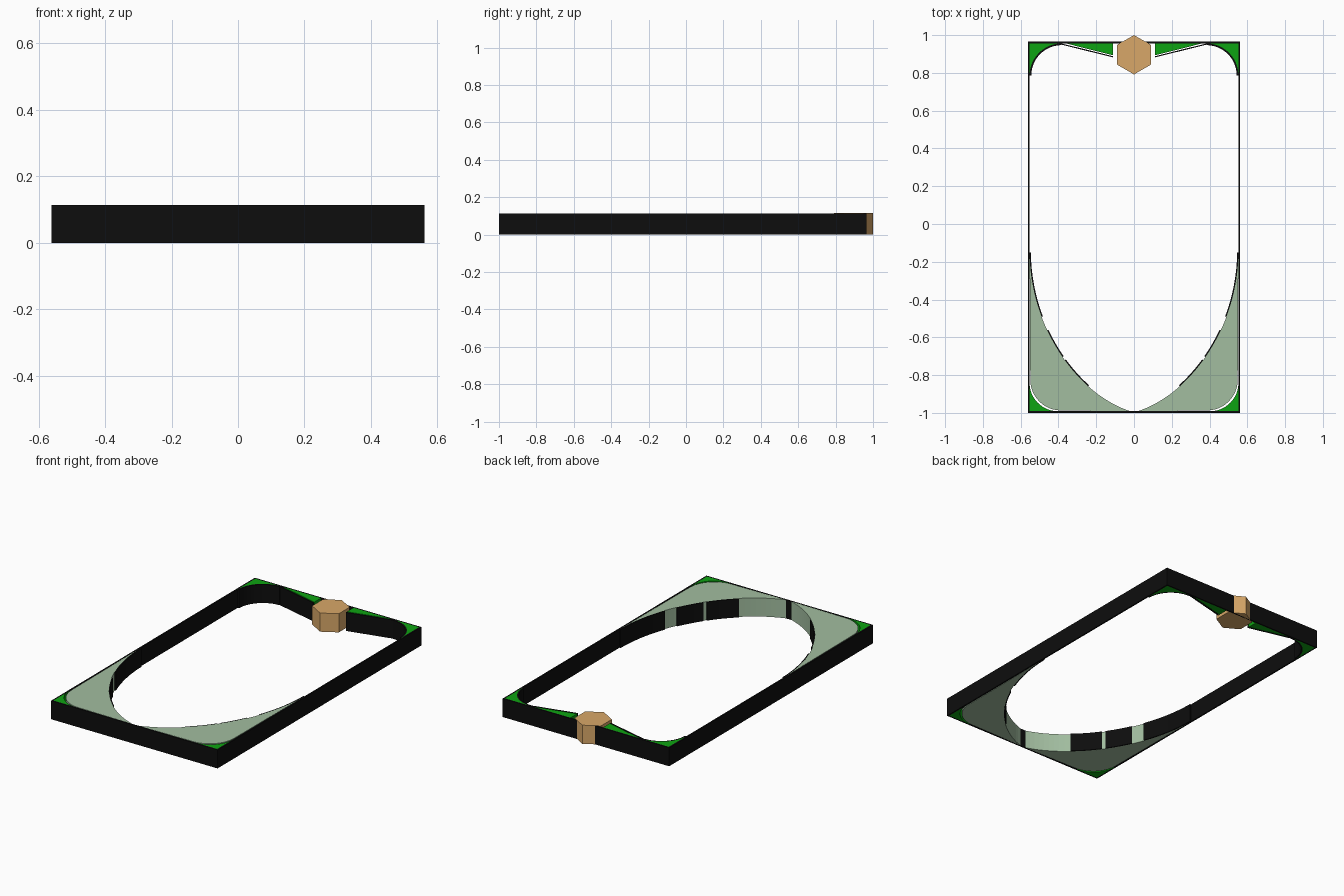
import bpy, bmesh, math
from mathutils import Vector

if "Cube" in bpy.data.objects:
    bpy.data.objects.remove(bpy.data.objects["Cube"])

H = 0.113            # common thickness of the flat panel
HW, Y0, Y1 = 0.562, -1.0, 0.965
T = 0.009            # outline wall thickness


def material(name, rgb):
    m = bpy.data.materials.new(name)
    m.diffuse_color = (*rgb, 1)
    m.use_nodes = True
    m.node_tree.nodes["Principled BSDF"].inputs["Base Color"].default_value = m.diffuse_color
    return m


BLACK = material("black", (0.004, 0.004, 0.004))
GREEN = material("green", (0.004, 0.37, 0.006))
PALE = material("pale_green", (0.36, 0.51, 0.35))
TAN = material("tan", (0.69, 0.39, 0.14))


def prism(name, pts, mat, mirror=True, z0=0.0, z1=H):
    """Extrude a flat outline upward, optionally mirrored across x = 0."""
    bm = bmesh.new()
    face = bm.faces.new([bm.verts.new((x, y, z0)) for x, y in pts])
    ext = bmesh.ops.extrude_face_region(bm, geom=[face])
    verts = [g for g in ext["geom"] if isinstance(g, bmesh.types.BMVert)]
    bmesh.ops.translate(bm, verts=verts, vec=(0, 0, z1 - z0))
    bmesh.ops.recalc_face_normals(bm, faces=bm.faces[:])
    me = bpy.data.meshes.new(name)
    bm.to_mesh(me)
    bm.free()
    me.materials.append(mat)
    ob = bpy.data.objects.new(name, me)
    bpy.context.collection.objects.link(ob)
    if mirror:
        mod = ob.modifiers.new("Mirror", "MIRROR")
        mod.use_mirror_merge = False
    return ob


def ribbon(name, path, mat=BLACK, t=T):
    """Thin upright wall following a path."""
    p = [Vector(q) for q in path]
    side = []
    for i, q in enumerate(p):
        d = (p[min(i + 1, len(p) - 1)] - p[max(i - 1, 0)]).normalized()
        side.append(q + Vector((-d.y, d.x)) * t)
    return prism(name, [tuple(q) for q in p + side[::-1]], mat)


def arc(cx, cy, r, a0, a1, n=12):
    return [(cx + r * math.cos(math.radians(a0 + (a1 - a0) * i / n)),
             cy + r * math.sin(math.radians(a0 + (a1 - a0) * i / n)))
            for i in range(n + 1)]


def curve(t0, t1, n):
    """Part of the big pointed curve at the lower right."""
    c = [Vector(v) for v in ((0.553, -0.15), (0.55, -0.55), (0.30, -0.90), (0.02, -0.991))]
    out = []
    for i in range(n + 1):
        t = t0 + (t1 - t0) * i / n
        s = 1 - t
        out.append(tuple(c[0] * s**3 + c[1] * 3 * s * s * t + c[2] * 3 * s * t * t + c[3] * t**3))
    return out


# Rectangular outer frame
prism("side_rail", [(HW - T, Y0), (HW, Y0), (HW, Y1), (HW - T, Y1)], BLACK)
prism("front_rail", [(-HW, Y0), (HW, Y0), (HW, Y0 + T), (-HW, Y0 + T)], BLACK, False)
prism("back_rail", [(-HW, Y1 - T), (HW, Y1 - T), (HW, Y1), (-HW, Y1)], BLACK, False)

XI, YB, YF = HW - T, Y1 - T, Y0 + T

# Rounded back corners: fill and its inner wall
R = 0.17
back = arc(XI - R, YB - R, R, 0, 90)
prism("back_corner_fill", back + [(XI, YB)], GREEN)
ribbon("back_corner_wall", back)

# Tapered wedges leading to the hexagon
prism("back_wedge_fill", [(0.11, YB), (0.11, 0.893), (0.36, YB)], GREEN)
ribbon("back_wedge_wall", [(0.385, YB), (0.11, 0.888)], t=0.006)

# Front corners, separated from the pale fill by a narrow slit
corner = arc(XI - 0.15, YF + 0.15, 0.15, 0, -90)
prism("front_corner_fill", corner + [(XI, YF)], GREEN)
ribbon("front_corner_wall", corner[:4], t=0.005)

# Pale fill between the pointed curve and the frame
rounded = arc(XI - 0.17, YF + 0.17, 0.162, 0, -90)
rounded = [(min(x + 0.004, XI), max(y - 0.004, YF)) for x, y in rounded]
prism("front_pale_fill", curve(0.02, 1, 32) + rounded[::-1], PALE)

# Broken dark lining along the pointed curve
for i, (a, b) in enumerate(((0.0, 0.30), (0.37, 0.52), (0.54, 0.72))):
    ribbon("curve_lining_%d" % (i + 1), curve(a, b, 8)[::-1], t=0.007)

# Hexagonal block at the middle of the back edge
prism("hex_block", [(0.104 * math.sin(math.pi / 3 * k), 0.896 + 0.104 * math.cos(math.pi / 3 * k))
                    for k in range(6)], TAN, False, 0.0, H + 0.001)
